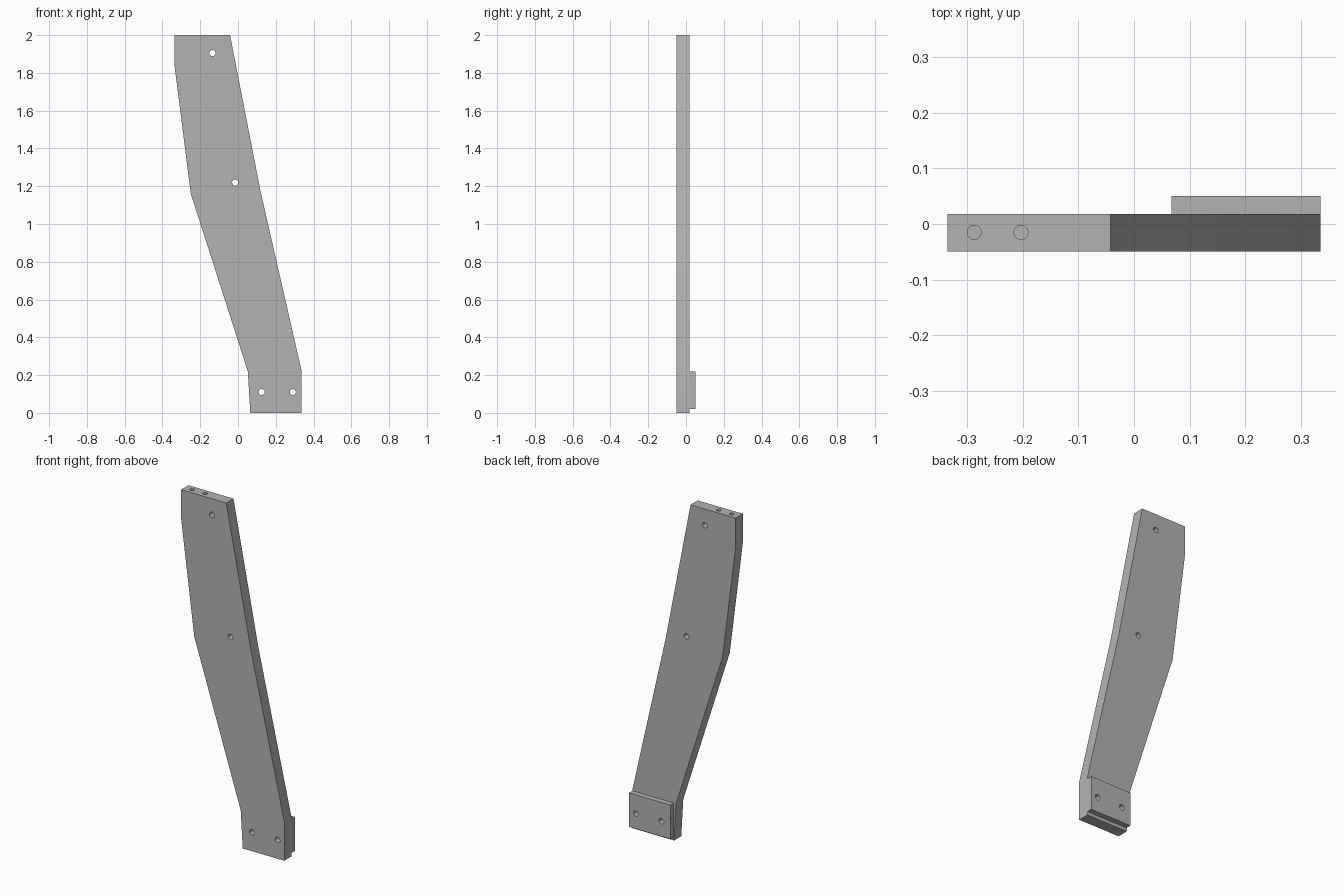
import bpy
import bmesh
import math

if "Cube" in bpy.data.objects:
    bpy.data.objects.remove(bpy.data.objects["Cube"], do_unlink=True)

grey = bpy.data.materials.new("plain grey")
grey.use_nodes = True
colour = (0.45, 0.45, 0.45, 1)
grey.diffuse_color = colour
grey.node_tree.nodes["Principled BSDF"].inputs["Base Color"].default_value = colour

BACK, FRONT, BLOCK_BACK = 0.018, -0.049, 0.05


def slab(name, outline, y0, y1):
    """Extrude an x-z outline from y0 to y1."""
    bm = bmesh.new()
    face = bm.faces.new([bm.verts.new((x, y0, z)) for x, z in outline])
    grown = bmesh.ops.extrude_face_region(bm, geom=[face])["geom"]
    verts = [v for v in grown if isinstance(v, bmesh.types.BMVert)]
    bmesh.ops.translate(bm, verts=verts, vec=(0, y1 - y0, 0))
    bmesh.ops.recalc_face_normals(bm, faces=bm.faces)
    mesh = bpy.data.meshes.new(name)
    bm.to_mesh(mesh)
    bm.free()
    mesh.materials.append(grey)
    obj = bpy.data.objects.new(name, mesh)
    bpy.context.collection.objects.link(obj)
    return obj


def drill(obj, location, radius, depth, rotation=(0, 0, 0)):
    """Cut one round hole and discard the cutter."""
    bpy.ops.mesh.primitive_cylinder_add(vertices=32, radius=radius, depth=depth,
                                        location=location, rotation=rotation)
    cutter = bpy.context.object
    cutter.hide_render = True
    cutter.data.materials.append(grey)
    cut = obj.modifiers.new("hole", "BOOLEAN")
    cut.operation = "DIFFERENCE"
    cut.solver = "EXACT"
    cut.object = cutter
    bpy.context.view_layer.objects.active = obj
    bpy.ops.object.modifier_apply(modifier=cut.name)
    bpy.data.objects.remove(cutter, do_unlink=True)


# Bent flat leg
leg = slab("leg_board", [(-0.335, 2), (-0.042, 2), (0.12, 1.17), (0.335, 0.23),
                         (0.335, 0), (0.065, 0), (0.052, 0.22), (-0.25, 1.16),
                         (-0.335, 1.83)], FRONT, BACK)

# Block behind the foot
block = slab("foot_block", [(0.067, 0.02), (0.335, 0.02), (0.335, 0.22), (0.067, 0.22)],
             BACK, BLOCK_BACK)

# Screw holes through the board, the lower pair also through the block
across = (math.pi / 2, 0, 0)
foot_holes = [(0.125, 0.11), (0.29, 0.11)]
for x, z in [(-0.135, 1.905), (-0.015, 1.22)] + foot_holes:
    drill(leg, (x, 0, z), 0.016, 0.4, across)
for x, z in foot_holes:
    drill(block, (x, 0, z), 0.016, 0.4, across)

# Blind dowel holes in the top edge
for x in (-0.287, -0.203):
    drill(leg, (x, -0.015, 2), 0.0125, 0.25)

# Smooth hole walls, sharp board edges
for obj in (leg, block):
    bpy.ops.object.select_all(action="DESELECT")
    obj.select_set(True)
    bpy.context.view_layer.objects.active = obj
    bpy.ops.object.shade_smooth_by_angle(angle=math.radians(20))
